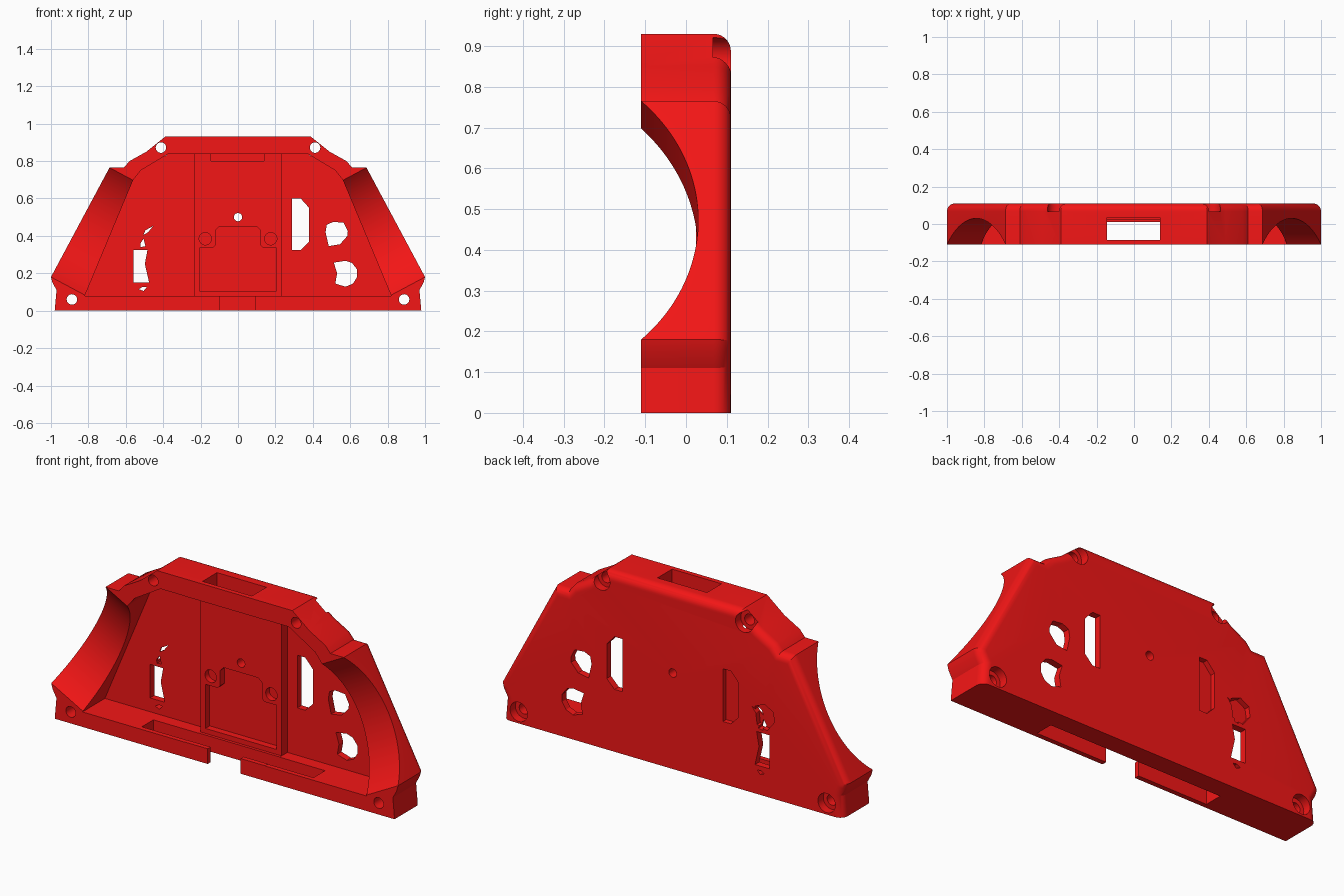
import bpy, bmesh, math
from mathutils import Vector, Matrix

if "Cube" in bpy.data.objects:
    bpy.data.objects.remove(bpy.data.objects["Cube"])


def make_object(name, bm):
    bmesh.ops.recalc_face_normals(bm, faces=bm.faces)
    me = bpy.data.meshes.new(name)
    bm.to_mesh(me)
    bm.free()
    ob = bpy.data.objects.new(name, me)
    bpy.context.collection.objects.link(ob)
    return ob


def loft(name, rings):
    """Closed solid through rings of equal point count."""
    bm = bmesh.new()
    vs = [[bm.verts.new(p) for p in r] for r in rings]
    n = len(vs[0])
    for a, b in zip(vs, vs[1:]):
        for i in range(n):
            j = (i + 1) % n
            bm.faces.new((a[i], a[j], b[j], b[i]))
    bm.faces.new(vs[0])
    bm.faces.new(vs[-1])
    return make_object(name, bm)


def prism(name, pts, y0, y1):
    return loft(name, [[(x, y, z) for x, z in pts] for y in (y0, y1)])


def box(name, x0, x1, y0, y1, z0, z1):
    return prism(name, [(x0, z0), (x1, z0), (x1, z1), (x0, z1)], y0, y1)


def disc(cx, cz, r, n=32):
    return [(cx + r * math.cos(2 * math.pi * i / n),
             cz + r * math.sin(2 * math.pi * i / n)) for i in range(n)]


def flip(pts):
    return [(-x, z) for x, z in reversed(pts)]


def inset(pts, d):
    """Offset a counter-clockwise outline inward, leaving the z=0 edge in place."""
    out, n = [], len(pts)
    for i in range(n):
        p0, p, p2 = (Vector(pts[k % n]) for k in (i - 1, i, i + 1))
        lines = []
        for a, b in ((p0, p), (p, p2)):
            t = (b - a).normalized()
            nrm = Vector((-t.y, t.x))
            off = 0 if a.y == 0 and b.y == 0 else d
            lines.append((nrm, nrm.dot(p) + off))
        (n1, c1), (n2, c2) = lines
        det = n1.x * n2.y - n1.y * n2.x
        out.append(((c1 * n2.y - c2 * n1.y) / det, (n1.x * c2 - n2.x * c1) / det))
    return out


# Housing body with rounded rear edge
half = [(.98, 0), (.97, .11), (.992, .15), (1, .18), (.687, .765), (.61, .765),
        (.58, .80), (.49, .85), (.39, .93)]
outline = half + flip(half)
rings = [[(x, -.11, z) for x, z in outline]]
R = .042
for k in range(9):
    a = math.pi / 2 * k / 8
    rings.append([(x, .11 - R + R * math.sin(a), z)
                  for x, z in inset(outline, R * (1 - math.cos(a)))])
body = loft("housing_shell", rings)

cutters = []
# Cavity: shallow centre panel with deeper pockets on either side
cutters.append(box("centre_cavity", -.25, .25, -.2, .025, .079, .839))
pocket = [(.2325, .078), (.82, .078), (.56, .70), (.52, .75), (.37, .84), (.2325, .84)]
for pts in (pocket, flip(pocket)):
    cutters.append(prism("side_pocket", pts, -.2, .075))

# Stepped recess and blind holes in the centre panel
step = [(.205, .105), (.205, .335), (.135, .335), (.12, .35), (.12, .43), (.1, .45)]
cutters.append(prism("panel_recess", step + flip(step), -.05, .06))
for s in (-1, 1):
    cutters.append(prism("panel_blind_hole", disc(s * .175, .385, .033), -.05, .055))
cutters.append(prism("centre_hole", disc(0, .5, .022), -.05, .2))

# Curved scoops across the slanted sides
for s in (-1, 1):
    n = Vector((s * .882, 0, .472)).normalized()
    mid = Vector((s * .8435, -.433, .4725)) + n * .145
    bm = bmesh.new()
    bmesh.ops.create_cone(bm, cap_ends=True, segments=160, radius1=.463, radius2=.463,
                          depth=.71, matrix=Matrix.Translation(mid)
                          @ n.to_track_quat('Z', 'Y').to_matrix().to_4x4())
    cutters.append(make_object("side_scoop", bm))

# Corner screw holes with rear counterbores
for s in (-1, 1):
    for x, z in ((.412, .872), (.888, .06)):
        cutters.append(prism("screw_hole", disc(s * x, z, .028), -.2, .2))
        cutters.append(prism("counterbore", disc(s * x, z, .05), .066, .2))

# Top window, bottom slot and front lip notch
cutters.append(box("top_window", -.145, .14, -.085, .034, .8, 1))
cutters.append(box("bottom_slot", -.495, .495, -.085, .01, -.1, .1))
cutters.append(box("lip_notch", -.098, .092, -.2, -.08, -.1, .1))

# Openings in the back wall
hexa = [(.29, .325), (.335, .325), (.38, .37), (.38, .55), (.335, .60), (.29, .60)]
through = [
    hexa,
    [(.485, .345), (.545, .355), (.585, .40), (.587, .425), (.565, .47), (.51, .475),
     (.475, .46), (.468, .42)],
    [(.52, .145), (.575, .128), (.615, .145), (.637, .18), (.637, .22), (.61, .255),
     (.575, .267), (.512, .257), (.53, .20)],
    [(-.56, .15), (-.475, .15), (-.498, .25), (-.484, .325), (-.56, .325)],
    [(-.505, .405), (-.48, .42), (-.455, .452), (-.495, .43)],
    [(-.52, .34), (-.495, .345), (-.505, .385), (-.522, .36)],
    [(-.53, .115), (-.505, .105), (-.488, .125), (-.51, .128)],
]
for pts in through:
    cutters.append(prism("wall_opening", pts, .04, .2))
# Blind pockets seen only from behind
cutters.append(prism("rear_pocket", flip(hexa), .083, .2))
cutters.append(prism("rear_pocket", flip([(.487, .362), (.545, .345), (.587, .40), (.58, .45),
                                          (.53, .478), (.475, .455)]), .083, .2))

# Apply the cuts
bpy.context.view_layer.objects.active = body
for c in cutters:
    c.hide_render = True
    m = body.modifiers.new("cut", 'BOOLEAN')
    m.operation, m.solver, m.object = 'DIFFERENCE', 'EXACT', c
    bpy.ops.object.modifier_apply(modifier=m.name)
    bpy.data.objects.remove(c, do_unlink=True)

# Shading and colour
bpy.ops.object.select_all(action='DESELECT')
body.select_set(True)
bpy.ops.object.shade_smooth_by_angle(angle=math.radians(25))
mat = bpy.data.materials.new("red_plastic")
mat.diffuse_color = (.9, .008, .008, 1)
mat.use_nodes = True
mat.node_tree.nodes["Principled BSDF"].inputs["Base Color"].default_value = mat.diffuse_color
body.data.materials.clear()
body.data.materials.append(mat)
